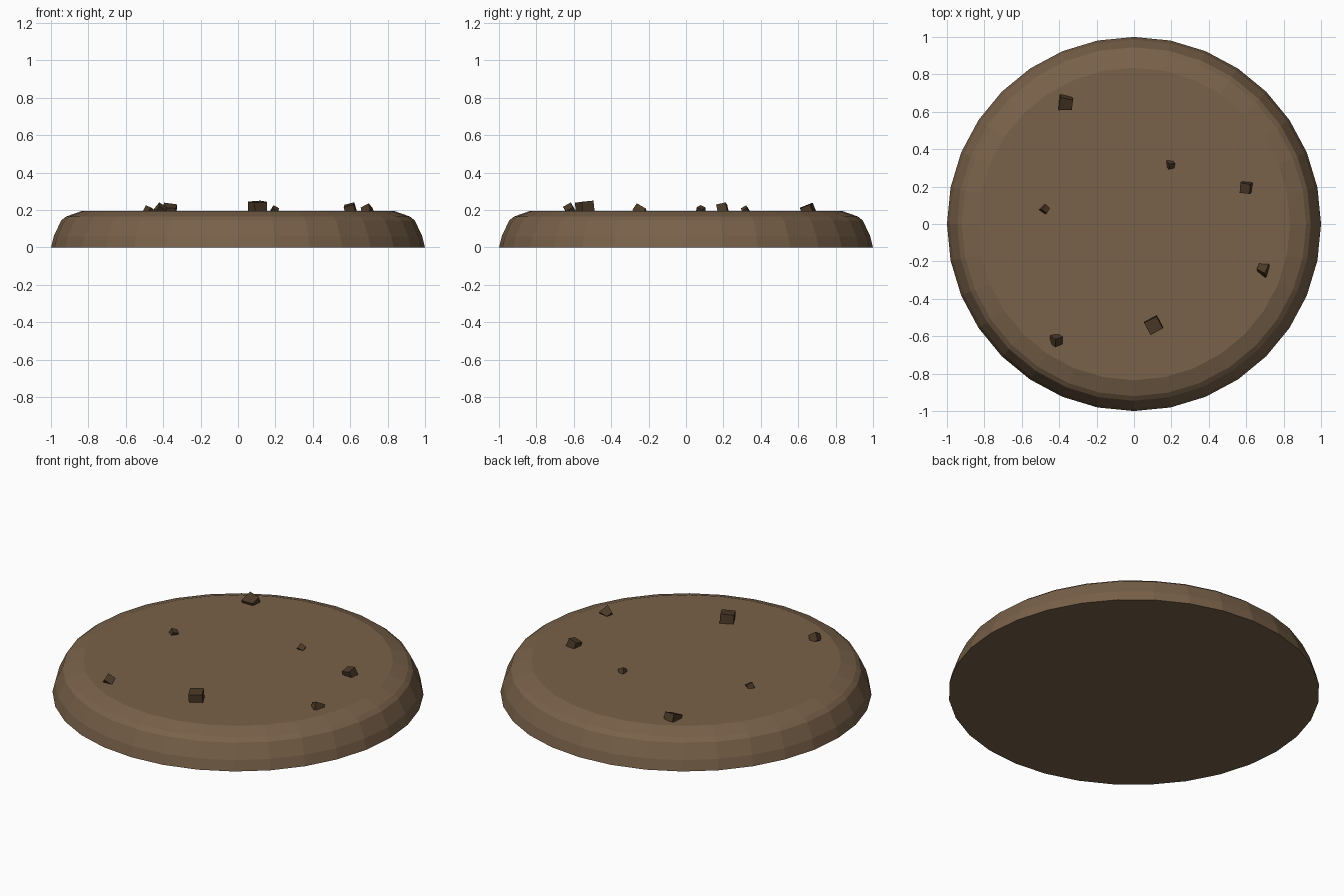
import bpy, bmesh, math
from mathutils import Euler, Matrix, Vector

if "Cube" in bpy.data.objects:
    bpy.data.objects.remove(bpy.data.objects["Cube"])


def material(name, rgb):
    m = bpy.data.materials.new(name)
    m.diffuse_color = (*rgb, 1)
    m.use_nodes = True
    m.node_tree.nodes["Principled BSDF"].inputs["Base Color"].default_value = m.diffuse_color
    return m


def finish(name, bm, mat):
    bmesh.ops.recalc_face_normals(bm, faces=bm.faces)
    mesh = bpy.data.meshes.new(name)
    bm.to_mesh(mesh)
    bm.free()
    mesh.materials.append(mat)
    obj = bpy.data.objects.new(name, mesh)
    bpy.context.collection.objects.link(obj)
    return obj


soil = material("soil", (0.19, 0.12, 0.067))
stone = material("dark_stone", (0.07, 0.04, 0.02))

# Low mound: stacked 32-sided rings with a rounded shoulder
SIDES = 32
profile = [(1.0, 0.0), (0.985, 0.06), (0.945, 0.145), (0.92, 0.165), (0.835, 0.195)]
bm = bmesh.new()
rings = []
for r, z in profile:
    rings.append([bm.verts.new((r * math.cos(2 * math.pi * i / SIDES),
                                r * math.sin(2 * math.pi * i / SIDES), z))
                  for i in range(SIDES)])
for low, high in zip(rings, rings[1:]):
    for i in range(SIDES):
        j = (i + 1) % SIDES
        bm.faces.new((low[i], low[j], high[j], high[i]))
bm.faces.new(rings[0][::-1])
bm.faces.new(rings[-1])
finish("soil_mound", bm, soil)


# Angular pebbles: tilted, tapered blocks half sunk into the top
def pebble(name, loc, size, tilt, taper):
    bm = bmesh.new()
    bmesh.ops.create_cube(bm, size=1)
    for v in bm.verts:
        if v.co.x > 0:
            v.co.y *= taper
    rot = Euler([math.radians(a) for a in tilt]).to_matrix().to_4x4()
    bm.transform(Matrix.Translation(Vector(loc)) @ rot @ Matrix.Diagonal((*size, 1)))
    finish(name, bm, stone)


pebbles = [
    ((0.105, -0.54, 0.21), (0.075, 0.075, 0.07), (5, -4, 28), 0.95),
    ((-0.365, 0.648, 0.202), (0.07, 0.075, 0.045), (22, 5, -5), 0.75),
    ((0.60, 0.195, 0.205), (0.055, 0.055, 0.05), (14, -14, -8), 0.95),
    ((-0.415, -0.62, 0.20), (0.048, 0.048, 0.048), (35, 30, 20), 0.9),
    ((0.69, -0.245, 0.195), (0.052, 0.06, 0.045), (30, 20, 165), 0.6),
    ((-0.478, 0.08, 0.198), (0.036, 0.036, 0.036), (20, 20, 55), 0.9),
    ((0.195, 0.318, 0.197), (0.034, 0.034, 0.034), (35, 25, 10), 0.9),
]
for n, args in enumerate(pebbles, 1):
    pebble(f"pebble_{n}", *args)
